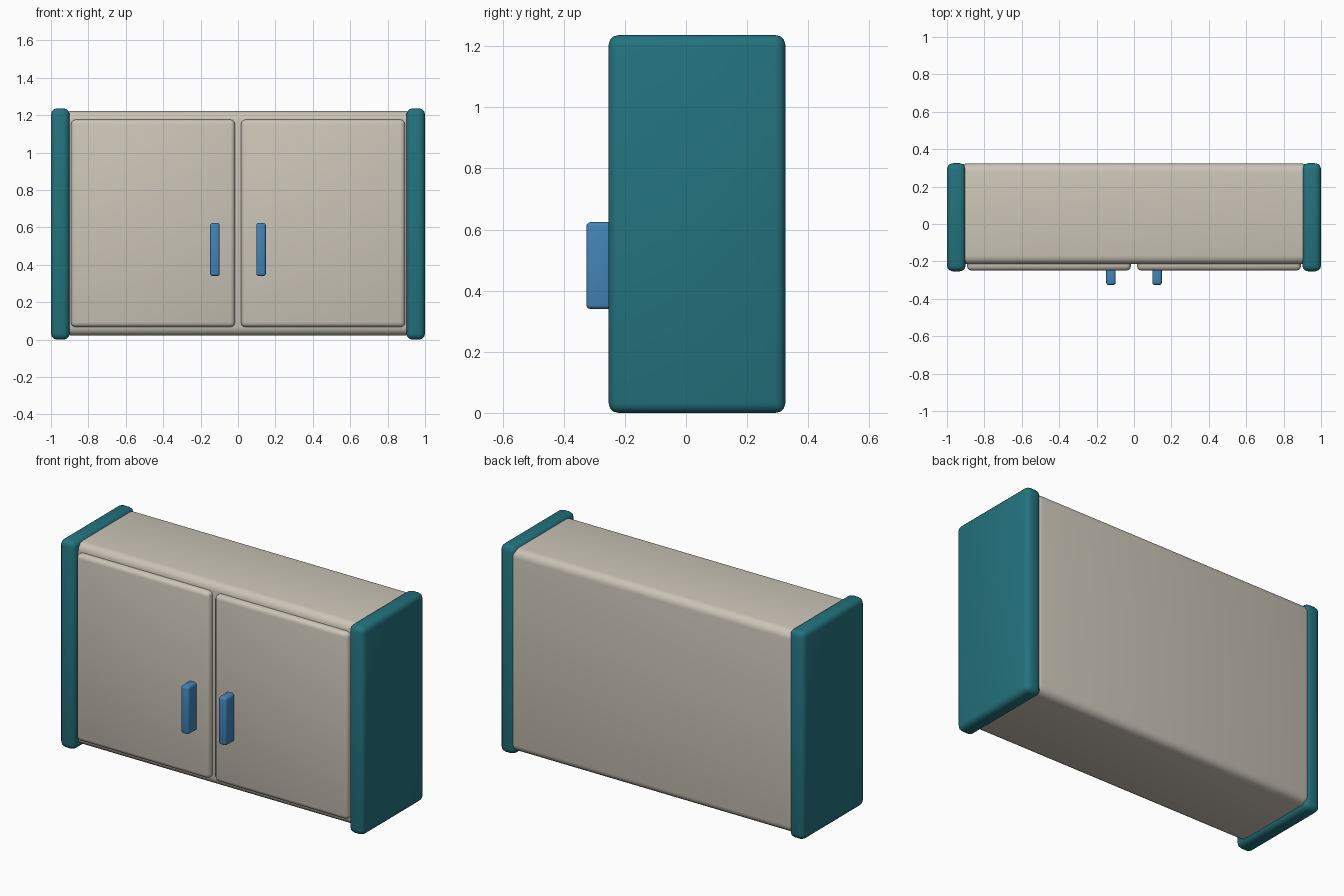
import bpy
import math

if "Cube" in bpy.data.objects:
    bpy.data.objects.remove(bpy.data.objects["Cube"])


def material(name, rgb):
    m = bpy.data.materials.new(name)
    m.diffuse_color = (*rgb, 1.0)
    m.use_nodes = True
    m.node_tree.nodes["Principled BSDF"].inputs["Base Color"].default_value = m.diffuse_color
    return m


TEAL = material("teal", (0.017, 0.17, 0.208))
BEIGE = material("warm beige", (0.60, 0.555, 0.475))
BLUE = material("blue", (0.055, 0.23, 0.475))


def rounded_box(name, x, y, z, radius, mat, segments=3):
    """Box given by its min/max ranges, with rounded edges."""
    bpy.ops.mesh.primitive_cube_add(size=1)
    ob = bpy.context.object
    ob.name = name
    ob.location = [(r[0] + r[1]) / 2 for r in (x, y, z)]
    ob.scale = [r[1] - r[0] for r in (x, y, z)]
    bpy.ops.object.transform_apply(location=True, rotation=False, scale=True)
    ob.data.materials.append(mat)
    bev = ob.modifiers.new("rounding", 'BEVEL')
    bev.width = radius
    bev.segments = segments
    bev.limit_method = 'ANGLE'
    bpy.ops.object.modifier_apply(modifier="rounding")
    bpy.ops.object.shade_smooth_by_angle(angle=math.radians(40))
    return ob


def span(side, a, b):
    """Mirror an x range to the given side."""
    return tuple(sorted((side * a, side * b)))


# Main cabinet body, tucked into the side panels
rounded_box("cabinet_body", (-0.94, 0.94), (-0.215, 0.324), (0.022, 1.222),
            0.045, BEIGE, 4)

for side, label in ((-1, "left"), (1, "right")):
    # End panel
    rounded_box(label + "_side_panel", span(side, 0.9, 1.0), (-0.253, 0.325),
                (0.0, 1.236), 0.032, TEAL)
    # Door
    rounded_box(label + "_door", span(side, 0.016, 0.893), (-0.249, -0.18),
                (0.067, 1.176), 0.025, BEIGE)
    # Door handle
    rounded_box(label + "_handle", span(side, 0.098, 0.149), (-0.326, -0.23),
                (0.34, 0.624), 0.013, BLUE)
